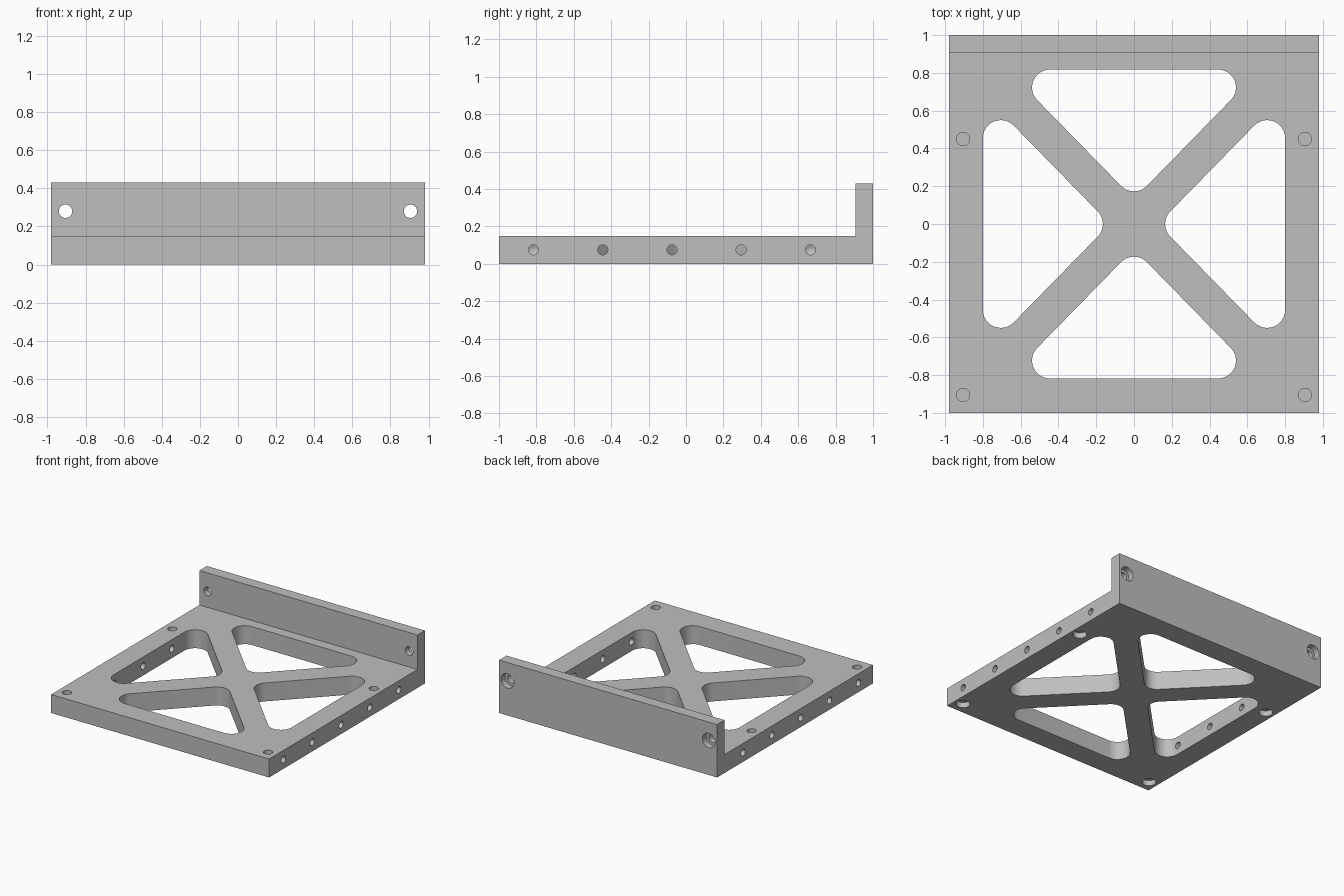
import bpy
import bmesh
import math
from mathutils import Matrix, Vector

cube = bpy.data.objects.get("Cube")
if cube:
    bpy.data.objects.remove(cube, do_unlink=True)

HALF_X, HALF_Y = 0.98, 1.0
PLATE_Z, FLANGE_Z, FLANGE_Y = 0.15, 0.43, 0.905
HOLE_X = 0.905

grey = bpy.data.materials.new("plain grey")
grey.use_nodes = True
colour = (0.52, 0.52, 0.52, 1)
grey.diffuse_color = colour
grey.node_tree.nodes["Principled BSDF"].inputs["Base Color"].default_value = colour


def prism(name, outline, direction):
    """Extrude a closed 3D outline along a direction."""
    bm = bmesh.new()
    face = bm.faces.new([bm.verts.new(p) for p in outline])
    extruded = bmesh.ops.extrude_face_region(bm, geom=[face])["geom"]
    moved = [g for g in extruded if isinstance(g, bmesh.types.BMVert)]
    bmesh.ops.translate(bm, verts=moved, vec=direction)
    return finish(name, bm)


def finish(name, bm):
    bmesh.ops.recalc_face_normals(bm, faces=bm.faces)
    mesh = bpy.data.meshes.new(name)
    bm.to_mesh(mesh)
    bm.free()
    mesh.materials.append(grey)
    obj = bpy.data.objects.new(name, mesh)
    bpy.context.collection.objects.link(obj)
    return obj


def drill(start, end, r1, r2=None):
    """Cylinder or cone cutter between two points."""
    start, end = Vector(start), Vector(end)
    axis = end - start
    bm = bmesh.new()
    turn = axis.to_track_quat("Z", "Y").to_matrix().to_4x4()
    bmesh.ops.create_cone(bm, cap_ends=True, segments=32, radius1=r1,
                          radius2=r1 if r2 is None else r2, depth=axis.length,
                          matrix=Matrix.Translation((start + end) / 2) @ turn)
    return finish("drill_cutter", bm)


def pocket(centres, radius=0.095, steps=12):
    """Rounded triangle cutter; corner centres run counter-clockwise."""
    outline = []
    for i, c in enumerate(centres):
        before, after = centres[i - 1], centres[(i + 1) % 3]
        a0 = math.atan2(c[1] - before[1], c[0] - before[0]) - math.pi / 2
        a1 = math.atan2(after[1] - c[1], after[0] - c[0]) - math.pi / 2
        sweep = (a1 - a0) % math.tau
        for k in range(steps + 1):
            a = a0 + sweep * k / steps
            outline.append((c[0] + radius * math.cos(a), c[1] + radius * math.sin(a), -0.1))
    return prism("pocket_cutter", outline, (0, 0, 0.4))


# L-shaped body: base plate with upright rear flange
profile = [(-HALF_Y, 0), (HALF_Y, 0), (HALF_Y, FLANGE_Z), (FLANGE_Y, FLANGE_Z),
           (FLANGE_Y, PLATE_Z), (-HALF_Y, PLATE_Z)]
bracket = prism("mounting_bracket", [(-HALF_X, y, z) for y, z in profile], (2 * HALF_X, 0, 0))

cutters = []
# Four lightening pockets leaving a cross
for s in (1, -1):
    cutters.append(pocket([(0, s * 0.268), (s * 0.445, s * 0.723), (-s * 0.445, s * 0.723)]))
    cutters.append(pocket([(s * 0.26, 0), (s * 0.705, -s * 0.455), (s * 0.705, s * 0.455)]))

for s in (1, -1):
    x = s * HOLE_X
    # Blind holes in the top and wider recesses underneath
    for y in (0.45, -0.905):
        cutters.append(drill((x, y, 0.2), (x, y, 0.1), 0.035))
        cutters.append(drill((x, y, -0.1), (x, y, 0.045), 0.052))
    # Counterbored flange holes
    cutters.append(drill((x, 0.8, 0.28), (x, 1.1, 0.28), 0.035))
    cutters.append(drill((x, 1.1, 0.28), (x, 0.95, 0.28), 0.058))
    # Side holes: the middle ones reach the pockets, the outer ones end in a drill point
    for i in range(5):
        y = -0.815 + i * 0.37
        if i in (0, 4):
            cutters.append(drill((s * 1.1, y, 0.075), (s * 0.76, y, 0.075), 0.027))
            cutters.append(drill((s * 0.761, y, 0.075), (s * 0.745, y, 0.075), 0.0265, 0))
        else:
            cutters.append(drill((s * 1.1, y, 0.075), (s * 0.7, y, 0.075), 0.027))

# Cut everything, then drop the cutters
bpy.context.view_layer.objects.active = bracket
for cutter in cutters:
    cutter.hide_render = True
    mod = bracket.modifiers.new("cut", "BOOLEAN")
    mod.operation = "DIFFERENCE"
    mod.solver = "EXACT"
    mod.object = cutter
    bpy.ops.object.modifier_apply(modifier=mod.name)
    bpy.data.objects.remove(cutter, do_unlink=True)

# Smooth hole walls, crisp edges
for obj in bpy.context.selected_objects:
    obj.select_set(False)
bracket.select_set(True)
bpy.ops.object.shade_smooth_by_angle(angle=math.radians(30))
